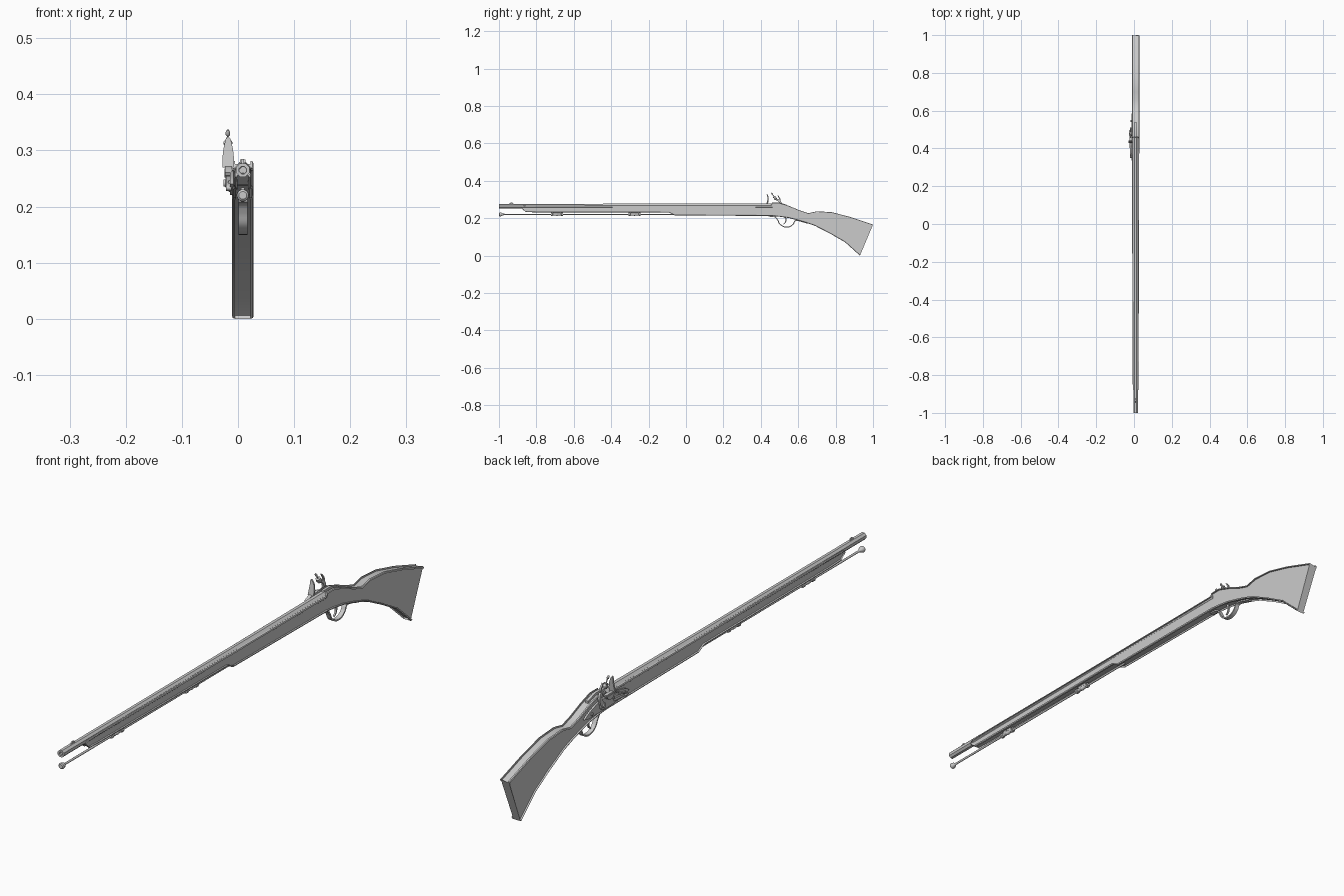
import bpy, bmesh, math
from mathutils import Vector

CX = 0.0085  # centre line of barrel and stock


def finish(name, bm, angle=35):
    bmesh.ops.recalc_face_normals(bm, faces=bm.faces[:])
    me = bpy.data.meshes.new(name)
    bm.to_mesh(me)
    bm.free()
    ob = bpy.data.objects.new(name, me)
    bpy.context.collection.objects.link(ob)
    bpy.context.view_layer.objects.active = ob
    for o in bpy.context.selected_objects:
        o.select_set(False)
    ob.select_set(True)
    if angle:
        bpy.ops.object.shade_smooth_by_angle(angle=math.radians(angle))
    return ob


def loft(name, rings, angle=35, cap=True):
    bm = bmesh.new()
    vs = [[bm.verts.new(p) for p in r] for r in rings]
    n = len(vs[0])
    for a, b in zip(vs, vs[1:]):
        for i in range(n):
            bm.faces.new((a[i], a[(i + 1) % n], b[(i + 1) % n], b[i]))
    if cap:
        bm.faces.new(vs[0])
        bm.faces.new(vs[-1])
    return finish(name, bm, angle)


def prism(name, pts, lo, hi, axis='X', angle=35):
    f = (lambda p, d: (d, p[0], p[1])) if axis == 'X' else (lambda p, d: (p[0], d, p[1]))
    return loft(name, [[f(p, d) for p in pts] for d in (lo, hi)], angle)


def spline(pts, k=5):
    P = [Vector(p) for p in pts]
    P = [2 * P[0] - P[1]] + P + [2 * P[-1] - P[-2]]
    out = []
    for a, b, c, d in zip(P, P[1:], P[2:], P[3:]):
        for i in range(k):
            t = i / k
            out.append(0.5 * (2 * b + (c - a) * t + (2 * a - 5 * b + 4 * c - d) * t * t
                              + (3 * b - a - 3 * c + d) * t ** 3))
    return out + [P[-2]]


def ribbon(name, pts, w0, w1, lo, hi):
    # strip following a y-z path, half thickness w0 to w1
    P = spline(pts)
    left, right = [], []
    for i, p in enumerate(P):
        t = (P[min(i + 1, len(P) - 1)] - P[max(i - 1, 0)]).normalized()
        w = w0 + (w1 - w0) * i / (len(P) - 1)
        n = Vector((-t.y, t.x)) * w
        left.append(p + n)
        right.append(p - n)
    return prism(name, left + right[::-1], lo, hi)


def turned(name, origin, direction, prof, n=12, angle=35, turn=0.0):
    # lathe: prof is (distance along axis, radius)
    q = Vector(direction).to_track_quat('Z', 'Y')
    rings = []
    for d, r in prof:
        rings.append([Vector(origin) + q @ Vector((r * math.cos(2 * math.pi * (i + turn) / n),
                      r * math.sin(2 * math.pi * (i + turn) / n), d)) for i in range(n)])
    return loft(name, rings, angle)


# Stock: stations of top (y, z), bottom (y, z), half width
stations = [
    (-0.88, 0.262, -0.88, 0.252, 0.0140), (-0.868, 0.268, -0.856, 0.233, 0.0150),
    (-0.80, 0.270, -0.80, 0.231, 0.0155), (-0.09, 0.270, -0.09, 0.230, 0.0180),
    (-0.06, 0.270, -0.06, 0.215, 0.0182), (0.455, 0.271, 0.455, 0.212, 0.0195),
    (0.46, 0.282, 0.46, 0.212, 0.0195), (0.50, 0.282, 0.50, 0.208, 0.0195),
    (0.555, 0.264, 0.55, 0.201, 0.0195), (0.61, 0.241, 0.60, 0.188, 0.0195),
    (0.655, 0.227, 0.645, 0.175, 0.0195), (0.70, 0.237, 0.69, 0.159, 0.0195),
    (0.78, 0.232, 0.77, 0.118, 0.0195), (0.88, 0.206, 0.85, 0.072, 0.0195),
    (1.0, 0.166, 0.93, 0.0, 0.0195)]
rings = []
for ty, tz, by, bz, w in stations:
    T, B = Vector((0, ty, tz)), Vector((0, by, bz))
    L = (T - B).length
    c = min(0.006, L * 0.35)
    ring = []
    for sx, sv in ((1, 1), (1, 0), (-1, 0), (-1, 1)):
        arc = []
        for a in (0, 45, 90):
            x = w - c * (1 - math.cos(math.radians(a)))
            e = c * (1 - math.sin(math.radians(a))) / L
            p = B.lerp(T, 1 - e if sv else e)
            arc.append((CX + sx * x, p.y, p.z))
        ring += arc if sx == (1 if sv else -1) else arc[::-1]
    rings.append(ring)
loft("stock", rings, 30)

# Octagonal barrel with open bore
turned("barrel", (CX, -1, 0.265), (0, 1, 0),
       [(0.12, 0.006), (0, 0.007), (0, 0.0130), (1.0, 0.0135), (1.463, 0.0155)], 8, 20, 0.5)
prism("front_sight", [(-0.945, 0.276), (-0.942, 0.281), (-0.936, 0.285), (-0.928, 0.284), (-0.922, 0.276)],
      CX - 0.002, CX + 0.002)
prism("breech_tang", [(0.455, 0.27), (0.46, 0.284), (0.50, 0.284), (0.54, 0.271), (0.54, 0.26)],
      CX - 0.005, CX + 0.005)

# Ramrod with rounded tip, held by two pipes
turned("ramrod", (CX, -1, 0.220), (0, 1, 0),
       [(0, 0.007), (0.003, 0.0105), (0.008, 0.011), (0.014, 0.009), (0.022, 0.0045),
        (0.03, 0.0038), (0.96, 0.0038)], 14)
for i, y in enumerate((-0.69, -0.275)):
    turned("ramrod_pipe_%d" % (i + 1), (CX, y - 0.032, 0.221), (0, 1, 0),
           [(0, 0.006), (0, 0.009), (0.008, 0.009), (0.011, 0.0068), (0.028, 0.0068), (0.030, 0.008),
            (0.034, 0.008), (0.036, 0.0068), (0.053, 0.0068), (0.056, 0.009), (0.064, 0.009),
            (0.064, 0.006)], 12)
    prism("pipe_lug_%d" % (i + 1), [(y - 0.02, 0.222), (y + 0.02, 0.222), (y + 0.02, 0.234), (y - 0.02, 0.234)],
          CX - 0.003, CX + 0.003)

# Trigger guard and trigger
ribbon("trigger_guard", [(0.44, 0.211), (0.475, 0.207), (0.490, 0.190), (0.502, 0.168), (0.525, 0.154),
                         (0.552, 0.154), (0.573, 0.168), (0.583, 0.186), (0.605, 0.186), (0.65, 0.173)],
       0.0025, 0.0025, CX - 0.008, CX + 0.008)
ribbon("trigger", [(0.530, 0.207), (0.534, 0.192), (0.531, 0.178), (0.522, 0.168)],
       0.004, 0.0018, CX - 0.003, CX + 0.003)

# Lock plate on the -x side
plate = spline([(0.335, 0.240), (0.36, 0.252), (0.41, 0.262), (0.47, 0.263), (0.52, 0.255), (0.56, 0.241),
                (0.585, 0.226)], 3) + spline([(0.56, 0.221), (0.52, 0.222), (0.46, 0.222), (0.40, 0.226),
                                             (0.36, 0.231)], 3)
prism("lock_plate", plate, -0.0145, -0.008)
for i, (y, z) in enumerate(((0.365, 0.241), (0.545, 0.232), (0.425, 0.245))):
    turned("lock_screw_%d" % (i + 1), (-0.013, y, z), (-1, 0, 0), [(0, 0.006), (0.003, 0.006), (0.0045, 0.004)])

# Priming pan and steel
prism("pan", [(0.432 + 0.02 * (1 - math.cos(a)), 0.268 - 0.016 * math.sin(a))
              for a in [math.pi * i / 8 for i in range(9)]], -0.024, -0.009)
ribbon("steel_foot", [(0.475, 0.270), (0.45, 0.2705), (0.425, 0.268), (0.405, 0.258)],
       0.003, 0.003, -0.023, -0.011)
steel = [(-0.013, 0.268), (-0.007, 0.270), (-0.007, 0.285), (-0.009, 0.303), (-0.013, 0.320), (-0.0175, 0.326),
         (-0.022, 0.320), (-0.026, 0.303), (-0.028, 0.285), (-0.028, 0.270)]


def lean(z):
    return 0.437 - 9 * (z - 0.295) ** 2 + 0.1 * (z - 0.27)


loft("steel_blade", [[(x, lean(z) + d, z) for x, z in steel] for d in (-0.003, 0.003)])
ribbon("steel_spring", [(0.41, 0.252), (0.385, 0.247), (0.358, 0.238), (0.352, 0.233), (0.36, 0.230),
                        (0.39, 0.234), (0.425, 0.236)], 0.0025, 0.002, -0.021, -0.012)

# Cock: swan neck, jaws, flint and jaw screw
ribbon("cock_neck", [(0.490, 0.238), (0.500, 0.258), (0.505, 0.276), (0.498, 0.293), (0.482, 0.301)],
       0.009, 0.0045, -0.022, -0.014)
turned("cock_pivot", (-0.014, 0.490, 0.242), (-1, 0, 0),
       [(0, 0.013), (0.007, 0.013), (0.008, 0.007), (0.0115, 0.006)], 14)
ribbon("cock_spur", [(0.500, 0.288), (0.502, 0.302), (0.496, 0.314), (0.490, 0.322)],
       0.004, 0.0015, -0.021, -0.015)
screw = Vector((0, -0.55, 0.835))
base = Vector((-0.018, 0.482, 0.298))
for name, d in (("lower_jaw", 0.002), ("upper_jaw", 0.016)):
    turned(name, base + screw * d, screw, [(0, 0.006), (0.001, 0.008), (0.004, 0.008), (0.005, 0.006)])
turned("flint", base + screw * 0.007, screw, [(0, 0.010), (0.009, 0.008)], 4, 0, 0.5)
turned("jaw_screw", base, screw, [(0, 0.002), (0.034, 0.002), (0.036, 0.004), (0.042, 0.004), (0.046, 0.002)], 10)
